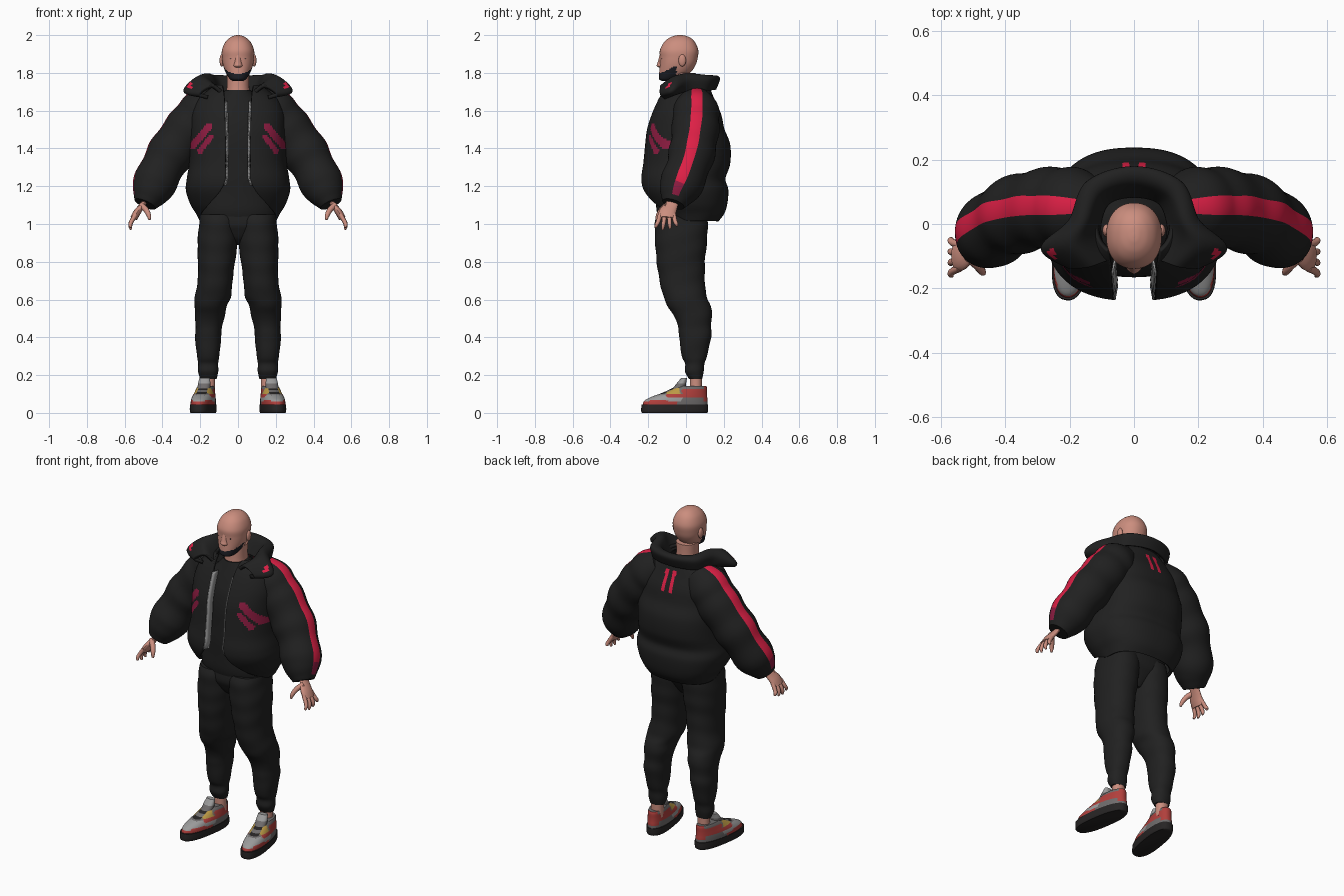
import bpy, bmesh, math
from mathutils import Vector

if "Cube" in bpy.data.objects:
    bpy.data.objects.remove(bpy.data.objects["Cube"])

COLORS = {
    "black_fabric": (0.015, 0.015, 0.015), "skin": (0.60, 0.27, 0.21), "crimson": (0.72, 0.014, 0.06),
    "maroon": (0.28, 0.012, 0.055), "beard_black": (0.012, 0.013, 0.018), "light_grey": (0.33, 0.33, 0.33),
    "mid_grey": (0.16, 0.15, 0.15), "mustard": (0.50, 0.32, 0.06), "shoe_red": (0.44, 0.05, 0.045),
    "sole_black": (0.02, 0.018, 0.018)}
MATS = {}
for key, c in COLORS.items():
    MATS[key] = bpy.data.materials.new(key)
    MATS[key].diffuse_color = (*c, 1)


def spline(keys, steps):
    """Smooth curve through tuples of numbers."""
    out = []
    for i in range(len(keys) - 1):
        a, b, c, d = keys[max(i - 1, 0)], keys[i], keys[i + 1], keys[min(i + 2, len(keys) - 1)]
        for k in range(steps):
            t = k / steps
            out.append(tuple(q + 0.5 * t * (r - p + t * (2*p - 5*q + 4*r - s + t * (3*(q - r) + s - p)))
                             for p, q, r, s in zip(a, b, c, d)))
    return out + [tuple(keys[-1])]


def skin_rows(name, rows, mats, closed=True, rule=None, thick=0):
    """Surface through rows of points; closed rows also get end caps."""
    bm = bmesh.new()
    vs = [[bm.verts.new(p) for p in row] for row in rows]
    n = len(rows[0])
    for a, b in zip(vs, vs[1:]):
        for j in range(n if closed else n - 1):
            k = (j + 1) % n
            bm.faces.new((a[j], a[k], b[k], b[j]))
    if closed:
        bm.faces.new(vs[0][::-1])
        bm.faces.new(vs[-1])
    bmesh.ops.recalc_face_normals(bm, faces=bm.faces[:])
    if rule:
        for f in bm.faces:
            f.material_index = mats.index(rule(f.calc_center_median()))
    me = bpy.data.meshes.new(name)
    bm.to_mesh(me)
    bm.free()
    for m in mats:
        me.materials.append(MATS[m])
    ob = bpy.data.objects.new(name, me)
    bpy.context.collection.objects.link(ob)
    if thick:
        mod = ob.modifiers.new("thickness", "SOLIDIFY")
        mod.thickness, mod.offset = thick, 0
    return ob


def power(v, p):
    return math.copysign(abs(v) ** (2 / p), v)


def loft(name, secs, mats, n=40, steps=5, p=2.2, side=1, ripple=(0, 0, 0), rule=None, thick=0):
    """Horizontal rings (z, centre x, half width, front y, back y[, front opening])."""
    rows, opened = [], len(secs[0]) == 6
    for s in spline(secs, steps):
        z, cx, rx, yf, yb = s[:5]
        start = math.asin(min(1, max(0, s[5] / rx)) ** (p / 2)) if opened else 0
        row = []
        for j in range(n + 1 if opened else n):
            a = start + (2 * math.pi - 2 * start) * j / n
            k = 1 + ripple[0] * math.sin(ripple[1] * z + ripple[2] * math.cos(a))
            row.append((side * (cx + k * rx * power(math.sin(a), p)),
                        (yf + yb) / 2 - k * (yb - yf) / 2 * power(math.cos(a), p), z))
        rows.append(row)
    return skin_rows(name, rows, mats, not opened, rule, thick)


def tube(name, keys, mats, n=12, steps=4, flat=1, side=1, stripe=None):
    """Round sweep along (x, y, z, radius); column 0 faces up and outward."""
    pts = spline(keys, steps)
    rows = []
    for i, q in enumerate(pts):
        t = (Vector(pts[min(i + 1, len(pts) - 1)][:3]) - Vector(pts[max(i - 1, 0)][:3])).normalized()
        u = Vector((0, 1, 0))
        u = (u - t * u.dot(t)).normalized()
        w = t.cross(u)
        if w.x < 0:
            w = -w
        row = []
        for j in range(n):
            a = 2 * math.pi * j / n
            v = Vector(q[:3]) + q[3] * (w * math.cos(a) * flat + u * math.sin(a))
            row.append((side * v.x, v.y, v.z))
        rows.append(row)
    ob = skin_rows(name, rows, mats)
    if stripe:
        for f in ob.data.polygons[:(len(rows) - 1) * n]:
            r, j = divmod(f.index, n)
            f.material_index = stripe(r / (len(rows) - 1), j)
    return ob


def ball(name, loc, scale, mat):
    bm = bmesh.new()
    bmesh.ops.create_uvsphere(bm, u_segments=16, v_segments=10, radius=1)
    me = bpy.data.meshes.new(name)
    bm.to_mesh(me)
    bm.free()
    me.materials.append(MATS[mat])
    ob = bpy.data.objects.new(name, me)
    ob.location, ob.scale = loc, scale
    bpy.context.collection.objects.link(ob)


def near(c, a, b, r):
    """Is the point within r of the slanted line a-b, seen from the front?"""
    p, a, b = Vector((abs(c.x), c.z)), Vector(a), Vector(b)
    t = min(1, max(0, (p - a).dot(b - a) / (b - a).length_squared))
    return (p - a - t * (b - a)).length < r


# head with beard, nose, neck
def head_rule(c):
    return "beard_black" if -.145 < c.y < -0.05 and c.z < 1.797 + 0.45 * (c.y + 0.14) else "skin"


loft("head", [(1.757, 0, .025, -.125, -.07), (1.768, 0, .044, -.143, -.045), (1.80, 0, .064, -.142, .02),
              (1.84, 0, .079, -.139, .05), (1.88, 0, .085, -.138, .062), (1.92, 0, .085, -.138, .065),
              (1.96, 0, .069, -.118, .049), (1.985, 0, .045, -.09, .025), (1.997, 0, .02, -.06, -.004),
              (2.0, 0, .004, -.04, -.03)], ["skin", "beard_black"], n=64, steps=7, rule=head_rule)
loft("nose", [(1.828, 0, .014, -.142, -.125), (1.838, 0, .023, -.155, -.118), (1.855, 0, .019, -.150, -.118),
              (1.895, 0, .014, -.139, -.12)], ["skin"], n=24, p=1.5)
loft("neck", [(1.66, 0, .07, -.09, .06), (1.72, 0, .06, -.082, .05), (1.80, 0, .06, -.08, .05)], ["skin"])
for s in (-1, 1):
    ball("ear", (s * .086, -.020, 1.866), (.012, .02, .032), "skin")
    ball("eye", (s * .032, -.1265, 1.874), (.012, .005, .003), "beard_black")

# shirt
loft("shirt", [(1.03, 0, .2, -.145, .10), (1.10, 0, .205, -.158, .12), (1.3, 0, .2, -.165, .12),
               (1.5, 0, .19, -.16, .12), (1.6, 0, .16, -.13, .10), (1.67, 0, .10, -.105, .08),
               (1.71, 0, .067, -.09, .062)], ["black_fabric"], ripple=(.01, 35, 2))


# open padded jacket with pocket and back marks
def jacket_rule(c):
    if c.y < 0 and (near(c, (.15, 1.515), (.235, 1.41), .018) or near(c, (.14, 1.46), (.195, 1.385), .014)):
        return "maroon"
    if c.y > 0 and .009 < abs(c.x) < .035 and 1.565 < c.z < 1.68:
        return "crimson"
    return "black_fabric"


JACKET = [(1.02, 0, .195, -.10, .165, .195), (1.06, 0, .215, -.14, .195, .19), (1.11, 0, .245, -.18, .21, .15),
          (1.18, 0, .267, -.22, .215, .09), (1.24, 0, .262, -.23, .2, .065), (1.32, 0, .25, -.22, .225, .065),
          (1.42, 0, .248, -.21, .225, .064), (1.50, 0, .245, -.20, .195, .066), (1.58, 0, .24, -.175, .177, .068),
          (1.65, 0, .21, -.145, .145, .07), (1.70, 0, .155, -.12, .125, .075), (1.73, 0, .115, -.10, .11, .08)]
loft("jacket_body", JACKET, ["black_fabric", "maroon", "crimson"], n=180, steps=8, p=2.45, rule=jacket_rule,
     thick=.018)

# zip strips along both front edges
for s in (-1, 1):
    rows = []
    for z, cx, rx, yf, yb, o in spline(JACKET[3:10], 4):
        y = (yf + yb) / 2 - (yb - yf) / 2 * (1 - (o / rx) ** 2.45) ** (1 / 2.45)
        if z > 1.2:
            rows.append([(s * (o - .003), y - .009, z), (s * (o - .011), y + .035, z)])
    skin_rows("zip_strip", rows, ["light_grey"], closed=False, thick=.006)

# flared collar
half = [((0, .09, 1.69), (0, .135, 1.767), (0, .17, 1.77), (0, .15, 1.715)),
        ((.08, .07, 1.69), (.11, .10, 1.772), (.14, .125, 1.768), (.135, .11, 1.71)),
        ((.11, 0, 1.70), (.155, .005, 1.785), (.195, .005, 1.763), (.18, .02, 1.71)),
        ((.10, -.07, 1.70), (.19, -.065, 1.772), (.28, -.075, 1.708), (.215, -.06, 1.69)),
        ((.08, -.112, 1.69), (.135, -.128, 1.728), (.20, -.130, 1.69), (.16, -.112, 1.67))]
flipped = [tuple((-x, y, z) for x, y, z in col) for col in half[:0:-1]]
cols = spline([sum(col, ()) for col in flipped + half], 12)
skin_rows("collar", [spline([c[i:i + 3] for i in (0, 3, 6, 9)], 8) for c in cols], ["black_fabric", "crimson"],
          closed=False, thick=.02,
          rule=lambda c: "crimson" if .238 < abs(c.x) < .262 and c.y < -.07 and c.z > 1.712 else "black_fabric")


# sleeves with a stripe, and hands
def sleeve_stripe(t, j):
    if abs((j + 32) % 64 - 32) > 2:
        return 0
    return 1 if t < .76 else 2 if t < .89 else 0


SLEEVE = [(.11, .05, 1.655, .085), (.18, .052, 1.60, .123), (.225, .052, 1.55, .122), (.265, .05, 1.50, .128),
          (.315, .042, 1.435, .119), (.36, .03, 1.37, .125), (.40, .01, 1.30, .112), (.44, -.02, 1.22, .117),
          (.465, -.045, 1.165, .099), (.483, -.06, 1.125, .074), (.492, -.067, 1.105, .06)]
for s in (-1, 1):
    tube("sleeve", SLEEVE, ["black_fabric", "crimson", "maroon"], n=64, steps=6, side=s, stripe=sleeve_stripe)
    tube("palm", [(.485, -.065, 1.13, .03), (.51, -.08, 1.095, .036), (.535, -.098, 1.06, .046),
                  (.552, -.102, 1.03, .044)], ["skin"], n=16, flat=.42, side=s)
    for i in range(4):
        y, fan, drop = -.137 + .024 * i, .011 * (i - 1.7), (.012, 0, .004, .02)[i]
        tube("finger", [(.542, y, 1.05, .012), (.563, y + fan / 2, 1.015, .0115),
                        (.57, y + fan, .99 + drop / 2, .010), (.566, y + fan * 1.3, .97 + drop, .006)],
             ["skin"], n=10, side=s)
    tube("thumb", [(.515, -.10, 1.10, .016), (.487, -.128, 1.075, .015), (.472, -.148, 1.045, .012),
                   (.468, -.155, 1.022, .006)], ["skin"], n=10, side=s)

# trousers
loft("trouser_seat", [(.89, 0, .03, -.07, .04), (.92, 0, .07, -.11, .06), (.96, 0, .12, -.135, .085),
                      (1.0, 0, .19, -.15, .105), (1.06, 0, .195, -.145, .11)], ["black_fabric"], p=2.5)
LEG = [(.18, .157, .044, .015, .085), (.22, .158, .054, -.005, .094), (.26, .158, .052, -.005, .098),
       (.3, .158, .059, -.022, .11), (.4, .158, .069, -.036, .133), (.46, .154, .070, -.042, .133),
       (.52, .148, .080, -.068, .137), (.57, .144, .086, -.10, .130), (.62, .132, .096, -.12, .108),
       (.7, .121, .092, -.14, .10), (.8, .114, .098, -.155, .10), (.9, .108, .106, -.163, .11),
       (1.0, .102, .104, -.165, .115), (1.05, .1, .1, -.15, .11)]


# shoe panels, in shoe-local coordinates
def shoe_rule(c):
    if c.z < .06:
        return "shoe_red" if c.y < -.06 else "mid_grey"
    if abs(c.x) < .026 and -.15 < c.y < 0:
        return "sole_black" if int(c.z * 160) % 3 else "mid_grey"
    if c.y < -.11:
        return "shoe_red" if c.z < .07 and abs(c.x) > .03 else "light_grey" if c.z < .095 else "mid_grey"
    if c.y > -.03:
        return "shoe_red" if .08 < c.z < .125 or c.y > .09 else "mid_grey"
    if c.z > .1:
        return "mustard" if c.y < -.04 else "mid_grey"
    return "shoe_red" if c.z > .082 else "light_grey"


for s in (-1, 1):
    loft("trouser_leg", LEG, ["black_fabric"], steps=7, side=s, ripple=(.012, 55, 2.5))
    loft("ankle", [(.10, .157, .036, .02, .085), (.20, .157, .036, .02, .085)], ["skin"], n=20, side=s)
    shoe = [loft("shoe_sole", [(0, 0, .058, -.235, .113), (.01, 0, .062, -.24, .118), (.045, 0, .062, -.238, .118)],
                 ["sole_black"], p=2.5, steps=3),
            loft("shoe_upper", [(.04, 0, .06, -.233, .115), (.065, 0, .06, -.222, .115), (.085, 0, .057, -.185, .113),
                                (.105, 0, .052, -.13, .112), (.13, 0, .046, -.075, .112), (.143, 0, .04, -.05, .108)],
                 ["mid_grey", "light_grey", "shoe_red", "mustard", "sole_black"], n=72, steps=5, rule=shoe_rule),
            loft("shoe_tongue", [(.12, 0, .034, -.08, 0), (.155, 0, .033, -.05, .0), (.185, 0, .028, -.025, .005)],
                 ["mid_grey", "light_grey"], n=24, rule=lambda c: "light_grey" if c.z > .155 else "mid_grey")]
    for ob in shoe:
        ob.location.x = s * .175
        ob.rotation_euler.z = s * math.radians(9)

# smooth shading with crisp caps
for ob in bpy.context.scene.objects:
    ob.select_set(True)
    bpy.context.view_layer.objects.active = ob
bpy.ops.object.shade_smooth_by_angle(angle=math.radians(50))

for m in bpy.data.materials:
    if m.users and not m.is_grease_pencil:
        m.use_nodes = True
        m.node_tree.nodes["Principled BSDF"].inputs["Base Color"].default_value = m.diffuse_color
